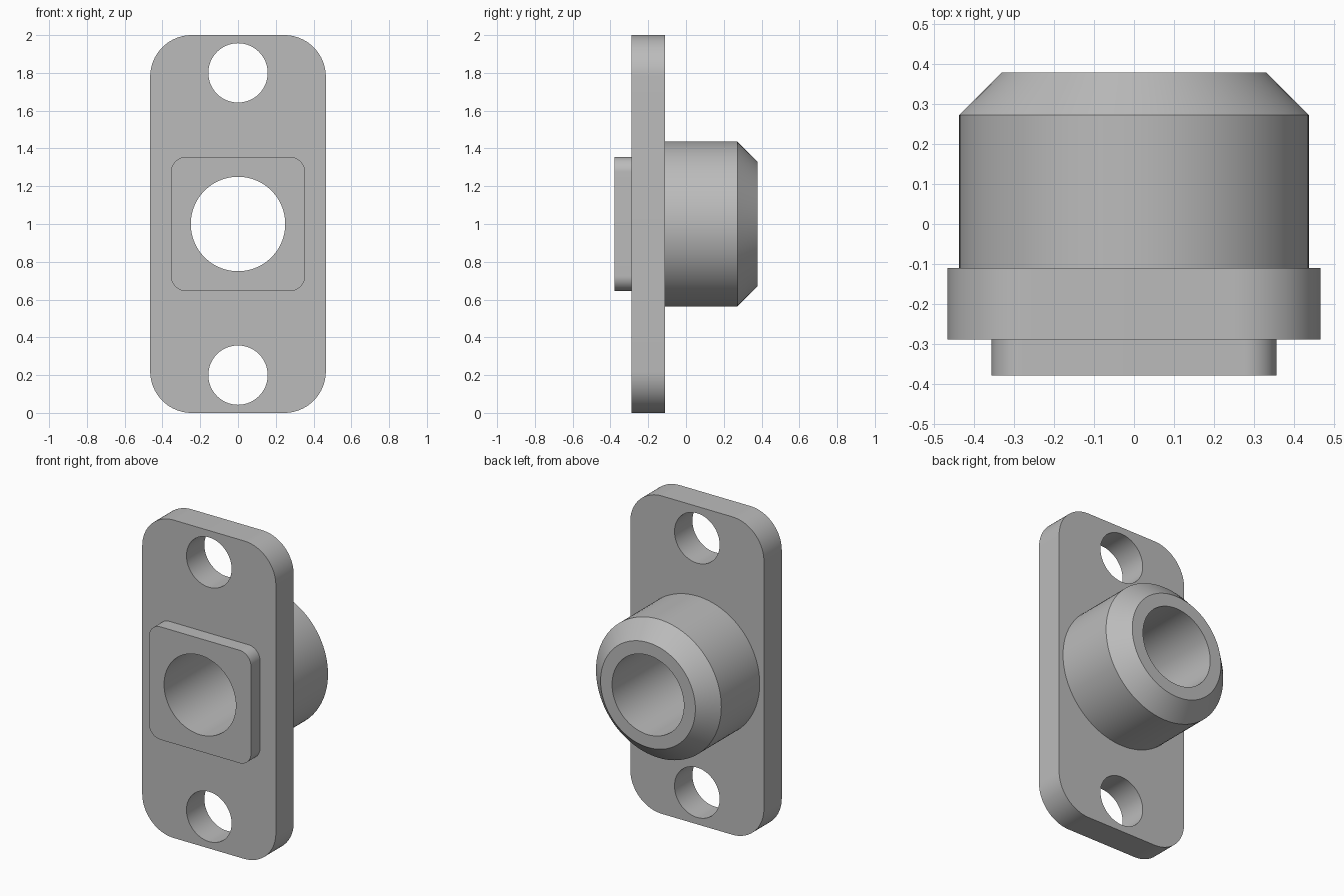
import bpy, bmesh
from math import cos, sin, pi, radians

if "Cube" in bpy.data.objects:
    bpy.data.objects.remove(bpy.data.objects["Cube"])

steel = bpy.data.materials.new("plain grey")
steel.use_nodes = True
GREY = (0.5, 0.5, 0.5, 1)
steel.diffuse_color = GREY
steel.node_tree.nodes["Principled BSDF"].inputs["Base Color"].default_value = GREY

MID = 1.0      # height of the bore axis
BORE = 0.25
SEG = 96


def circle(r, z):
    return [(r * cos(2 * pi * i / SEG), z + r * sin(2 * pi * i / SEG)) for i in range(SEG)]


def rounded_rect(half_w, half_h, r, steps=20):
    points = []
    for corner, (sx, sz) in enumerate([(1, 1), (-1, 1), (-1, -1), (1, -1)]):
        for i in range(steps + 1):
            a = (corner + i / steps) * pi / 2
            points.append((sx * (half_w - r) + r * cos(a),
                           MID + sz * (half_h - r) + r * sin(a)))
    return points


def finish(name, bm):
    bmesh.ops.recalc_face_normals(bm, faces=bm.faces)
    mesh = bpy.data.meshes.new(name)
    bm.to_mesh(mesh)
    bm.free()
    mesh.materials.append(steel)
    obj = bpy.data.objects.new(name, mesh)
    bpy.context.collection.objects.link(obj)
    bpy.ops.object.select_all(action="DESELECT")
    obj.select_set(True)
    bpy.context.view_layer.objects.active = obj
    bpy.ops.object.shade_smooth_by_angle(angle=radians(30))


def slab(name, loops, y0, y1):
    """Outline with holes, extruded along y."""
    bm = bmesh.new()
    edges = []
    for loop in loops:
        verts = [bm.verts.new((x, y0, z)) for x, z in loop]
        edges += [bm.edges.new((verts[i - 1], v)) for i, v in enumerate(verts)]
    bmesh.ops.triangle_fill(bm, edges=edges, use_beauty=True, use_dissolve=False)
    out = bmesh.ops.extrude_face_region(bm, geom=bm.faces[:], use_keep_orig=True)
    top = [g for g in out["geom"] if isinstance(g, bmesh.types.BMVert)]
    bmesh.ops.translate(bm, verts=top, vec=(0, y1 - y0, 0))
    finish(name, bm)


def ring(name, profile):
    """Closed (radius, y) profile turned around the bore axis."""
    bm = bmesh.new()
    rows = [[bm.verts.new((x, y, z)) for x, z in circle(r, MID)] for r, y in profile]
    for k, row in enumerate(rows):
        prev = rows[k - 1]
        for i in range(SEG):
            bm.faces.new((prev[i - 1], prev[i], row[i], row[i - 1]))
    finish(name, bm)


# Flange plate with bore and two bolt holes
slab("flange_plate",
     [rounded_rect(0.465, 1.0, 0.22), circle(BORE, MID), circle(0.157, 0.2), circle(0.157, 1.8)],
     -0.288, -0.11)

# Square raised pad on the front
slab("front_pad", [rounded_rect(0.355, 0.355, 0.08), circle(BORE, MID)], -0.378, -0.288)

# Chamfered round boss on the back
ring("rear_boss", [(BORE, -0.11), (0.436, -0.11), (0.436, 0.272), (0.33, 0.378), (BORE, 0.378)])
